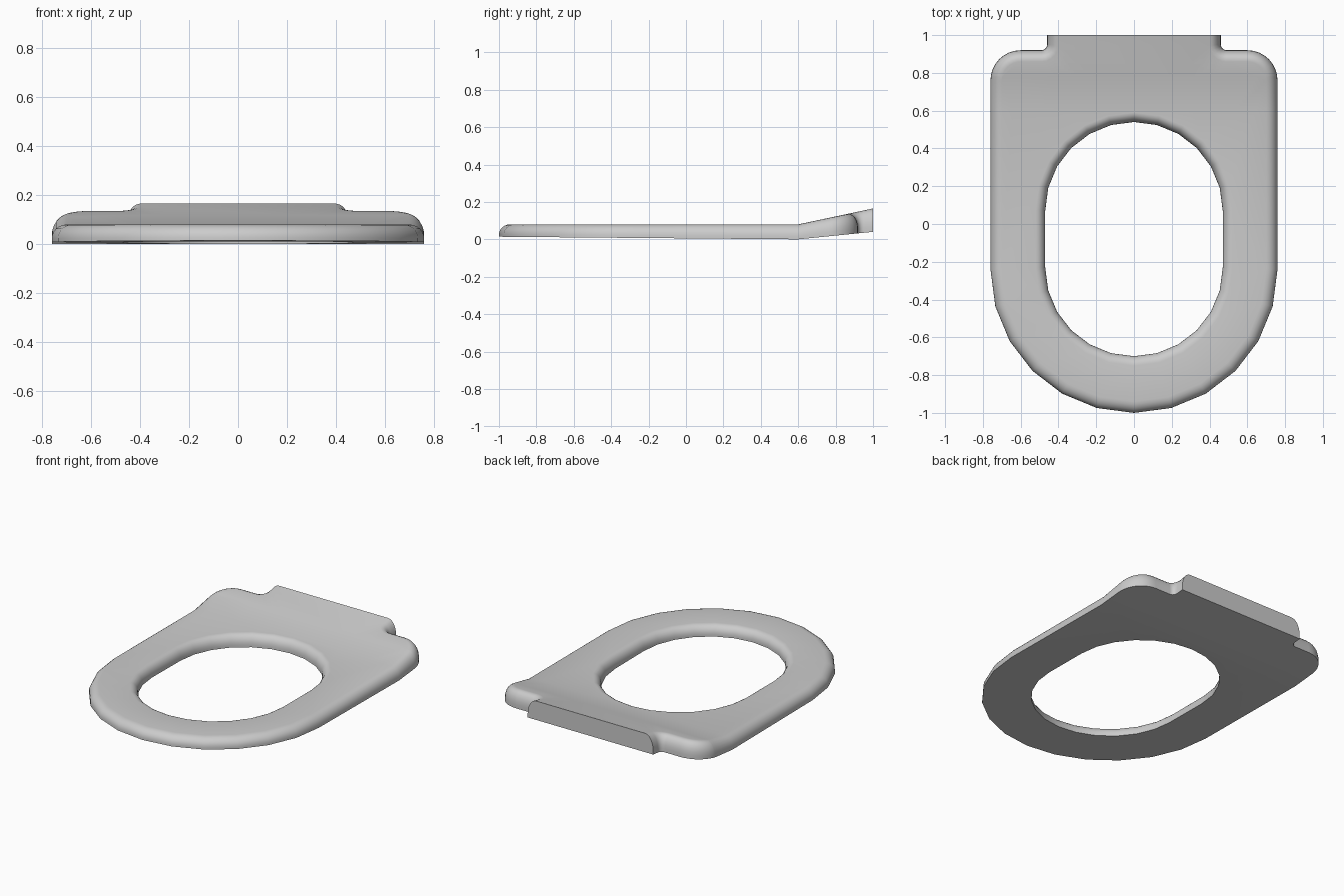
import bpy, bmesh
from math import sin, cos, pi, radians
from mathutils import Vector

if "Cube" in bpy.data.objects:
    bpy.data.objects.remove(bpy.data.objects["Cube"], do_unlink=True)


def arc(cx, cy, r, start, end, steps):
    """Points along a circular arc, angles in degrees."""
    angles = [radians(start + (end - start) * i / steps) for i in range(steps + 1)]
    return [Vector((cx + r * cos(a), cy + r * sin(a))) for a in angles]


def mirrored(half):
    """Close a right-half outline across x = 0; its end points may lie on the axis."""
    other = [Vector((-p.x, p.y)) for p in reversed(half) if p.x > 1e-4]
    return half + other


def inset(points, distance):
    """Move an anticlockwise outline inwards by a distance."""
    result = []
    for i, p in enumerate(points):
        a = (p - points[i - 1]).normalized()
        b = (points[(i + 1) % len(points)] - p).normalized()
        na, nb = Vector((-a.y, a.x)), Vector((-b.y, b.x))
        result.append(p + (na + nb) * distance / (1 + na.dot(nb)))
    return result


def rounded_wall(bm, outline, width, steps=6):
    """Upright wall with a rounded top edge; returns bottom and top edge loops."""
    levels = [(0, 0)]
    for i in range(steps + 1):
        a = i / steps * pi / 2
        levels.append((width * (1 - cos(a)), 0.2 + 0.8 * sin(a)))
    rings = [[bm.verts.new((p.x, p.y, t)) for p in inset(outline, d)] for d, t in levels]
    n = len(outline)
    for low, high in zip(rings, rings[1:]):
        for i in range(n):
            j = (i + 1) % n
            bm.faces.new((low[i], low[j], high[j], high[i]))
    return [[bm.edges.get((r[i], r[(i + 1) % n])) for i in range(n)]
            for r in (rings[0], rings[-1])]


# Outlines: round front, straight sides, rounded rear shoulders and hinge tab
outer = mirrored(arc(0, -0.24, 0.76, -90, 0, 6)
                 + arc(0.60, 0.76, 0.16, 0, 90, 8)
                 + arc(0.49, 0.95, 0.03, 270, 180, 5)
                 + [Vector((0.46, 1.15))])
hole = mirrored(arc(0, -0.23, 0.47, -90, 0, 6) + arc(0, 0.07, 0.47, 0, 90, 6))

# Ring body of unit thickness
bm = bmesh.new()
outer_low, outer_high = rounded_wall(bm, outer, 0.06)
hole_low, hole_high = rounded_wall(bm, hole, -0.05)
for edges in (outer_low + hole_low, outer_high + hole_high):
    bmesh.ops.triangle_fill(bm, edges=edges, use_beauty=True)


def cut(y, trim=False):
    geom = bm.verts[:] + bm.edges[:] + bm.faces[:]
    return bmesh.ops.bisect_plane(bm, geom=geom, plane_co=(0, y, 0),
                                  plane_no=(0, 1, 0), clear_outer=trim)["geom_cut"]


# Bend lines and the flat back of the tab
cut(0.60)
cut(0.78)
rim = [e for e in cut(1.0, True) if isinstance(e, bmesh.types.BMEdge)]
bmesh.ops.edgenet_fill(bm, edges=rim)

# Thickness, with the rear part tilted up
for v in bm.verts:
    y = v.co.y
    if y < 0.6:
        low, high = 0.014 - 0.014 * (y + 1) / 1.6, 0.08
    else:
        rise = (y - 0.6) / 0.4
        low, high = 0.04 * rise, 0.08 + 0.085 * rise
    v.co.z = low + (high - low) * v.co.z
bmesh.ops.recalc_face_normals(bm, faces=bm.faces[:])

mesh = bpy.data.meshes.new("seat_ring")
bm.to_mesh(mesh)
bm.free()
seat = bpy.data.objects.new("seat_ring", mesh)
bpy.context.collection.objects.link(seat)

# Plain grey finish
grey = bpy.data.materials.new("light_grey")
grey.use_nodes = True
grey.diffuse_color = (0.6, 0.6, 0.6, 1)
grey.node_tree.nodes["Principled BSDF"].inputs["Base Color"].default_value = (0.6, 0.6, 0.6, 1)
mesh.materials.append(grey)

bpy.context.view_layer.objects.active = seat
seat.select_set(True)
bpy.ops.object.shade_smooth_by_angle(angle=radians(35))
